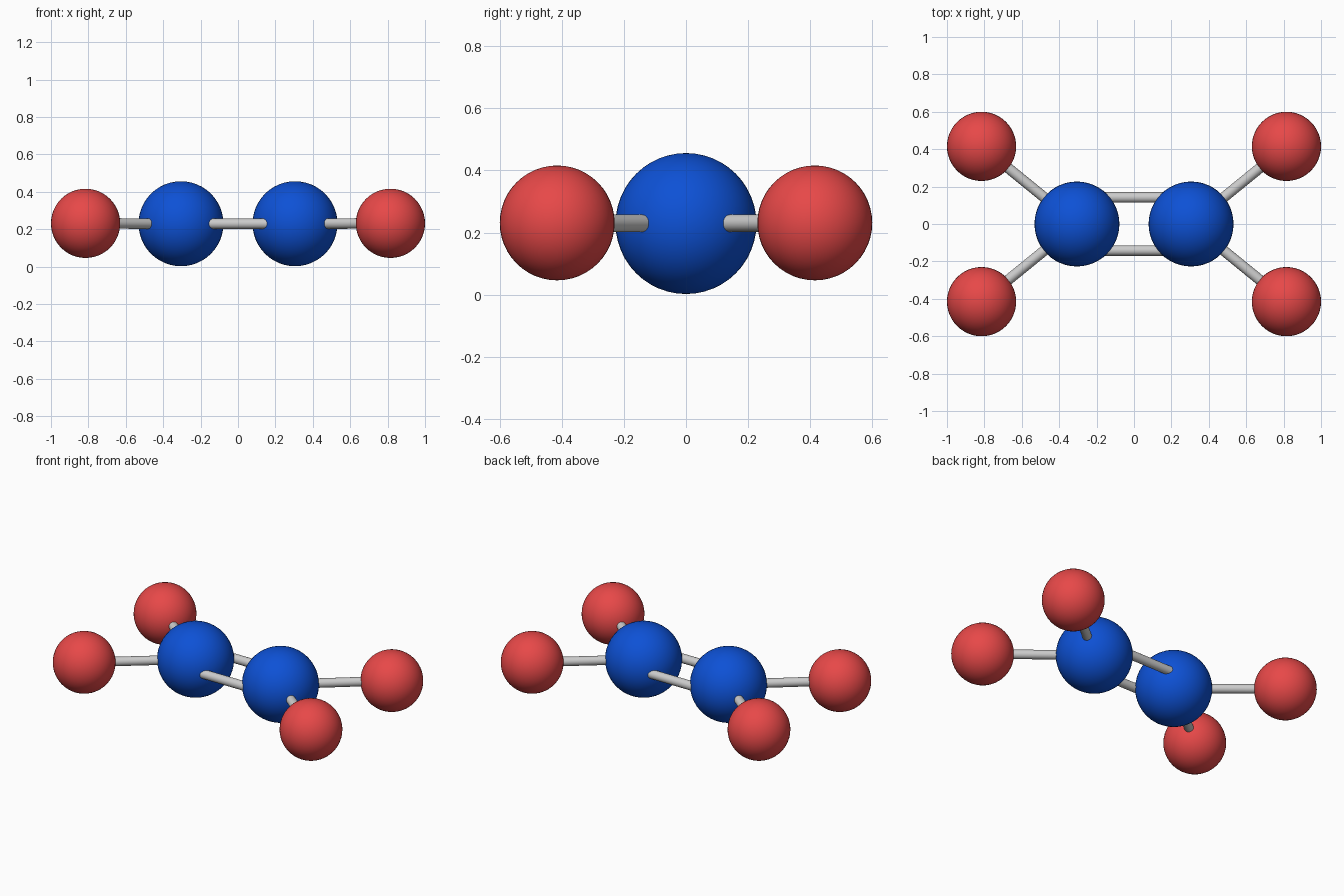
import bpy
from mathutils import Vector
from math import radians

if "Cube" in bpy.data.objects:
    bpy.data.objects.remove(bpy.data.objects["Cube"])

Z = 0.229           # height of the molecule plane
ROD_R = 0.028


def material(name, rgb):
    m = bpy.data.materials.new(name)
    m.diffuse_color = (*rgb, 1)
    m.use_nodes = True
    m.node_tree.nodes["Principled BSDF"].inputs["Base Color"].default_value = m.diffuse_color
    return m


blue = material("blue", (0.004, 0.082, 0.67))
red = material("red", (0.80, 0.065, 0.065))


def ball(name, loc, r, mat):
    bpy.ops.mesh.primitive_uv_sphere_add(segments=48, ring_count=24, radius=r, location=loc)
    ob = bpy.context.object
    ob.name = name
    ob.data.materials.append(mat)
    bpy.ops.object.shade_smooth()


def rod(name, a, b):
    a, b = Vector(a), Vector(b)
    d = b - a
    bpy.ops.mesh.primitive_cylinder_add(vertices=24, radius=ROD_R, depth=d.length,
                                        location=(a + b) / 2)
    ob = bpy.context.object
    ob.name = name
    ob.rotation_euler = d.to_track_quat('Z', 'Y').to_euler()
    bpy.ops.object.shade_smooth_by_angle(angle=radians(40))


for sx, side in ((-1, "left"), (1, "right")):
    # large central atoms
    centre = Vector((sx * 0.305, 0, Z))
    ball(f"{side}_large_atom", centre, 0.227, blue)
    for sy, end in ((-1, "front"), (1, "back")):
        # small outer atoms and their single bonds
        outer = Vector((sx * 0.815, sy * 0.415, Z + 0.002))
        ball(f"{side}_{end}_small_atom", outer, 0.185, red)
        d = outer - centre
        rod(f"{side}_{end}_bond", centre + d * 0.15, centre + d * 0.9)

# double bond between the large atoms
for sy, end in ((-1, "front"), (1, "back")):
    rod(f"{end}_double_bond", (-0.3, sy * 0.142, Z), (0.3, sy * 0.142, Z))
